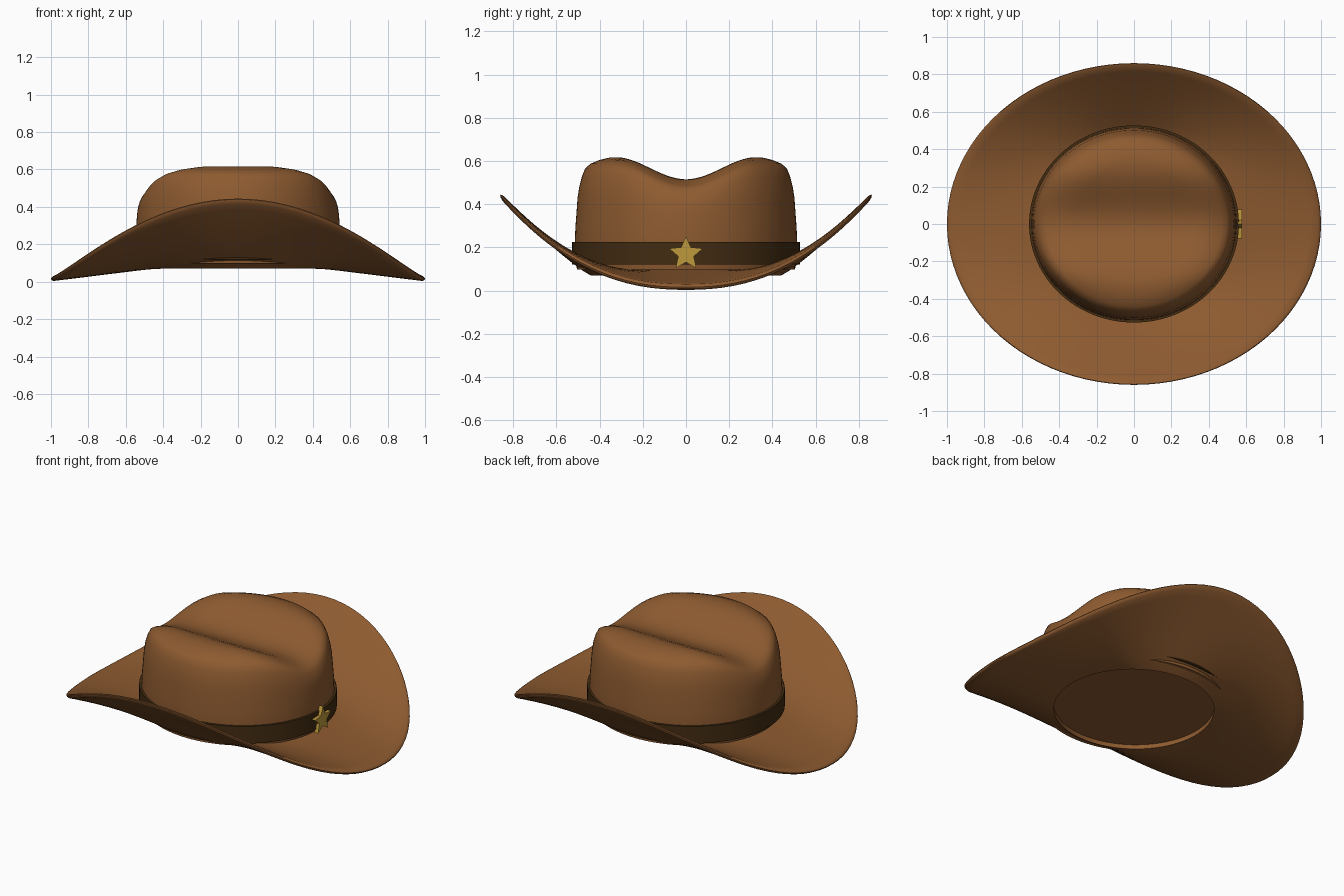
import bpy, bmesh, math

if "Cube" in bpy.data.objects:
    bpy.data.objects.remove(bpy.data.objects["Cube"])

SEG = 96


def material(name, color):
    m = bpy.data.materials.new(name)
    m.diffuse_color = (*color, 1)
    m.use_nodes = True
    m.node_tree.nodes["Principled BSDF"].inputs["Base Color"].default_value = m.diffuse_color
    return m


brown = material("brown felt", (0.27, 0.105, 0.03))
dark = material("dark band", (0.056, 0.025, 0.006))
gold = material("gold", (0.52, 0.32, 0.045))


def finish(bm, name, mat, smooth=True):
    bmesh.ops.recalc_face_normals(bm, faces=bm.faces[:])
    me = bpy.data.meshes.new(name)
    bm.to_mesh(me)
    bm.free()
    ob = bpy.data.objects.new(name, me)
    bpy.context.collection.objects.link(ob)
    me.materials.append(mat)
    if smooth:
        bpy.ops.object.select_all(action='DESELECT')
        bpy.context.view_layer.objects.active = ob
        ob.select_set(True)
        bpy.ops.object.shade_smooth_by_angle(angle=math.radians(40))
    return ob


def loft(count, point, closed=False, caps=False):
    """Rings around z; point(ring, angle) gives each position."""
    bm = bmesh.new()
    rings = [[bm.verts.new(point(i, 2 * math.pi * k / SEG)) for k in range(SEG)]
             for i in range(count)]
    for i in range(count if closed else count - 1):
        a, b = rings[i], rings[(i + 1) % count]
        for k in range(SEG):
            n = (k + 1) % SEG
            bm.faces.new((a[k], a[n], b[n], b[k]))
    if caps:
        bm.faces.new(rings[0])
        bm.faces.new(rings[-1])
    return bm


# Brim: closed cross-section (t outward, height above underside), sides curled up
STEPS = 12
section = [(0.975 * i / STEPS, 0.0) for i in range(STEPS + 1)]
section += [(0.995, 0.007), (1.0, 0.014), (0.993, 0.021)]
section += [(0.975 * i / STEPS, 0.027) for i in range(STEPS, -1, -1)]


def brim_point(i, a):
    t, h = section[i]
    c, s = math.cos(a), math.sin(a)
    rx, ry = 0.45 + 0.55 * t, 0.44 + 0.42 * t
    z = 0.07 - 0.068 * t + 0.424 * abs(s) ** 2.3 * t ** 1.12
    return rx * c, ry * s, z + h


finish(loft(len(section), brim_point, closed=True), "brim", brown)

# Crown: domed profile (radius ratio, height) with a lengthwise crease
profile = [(0.985, 0.097), (1.0, 0.15), (1.005, 0.22), (1.0, 0.29), (0.99, 0.36),
           (0.98, 0.43), (0.965, 0.48), (0.94, 0.53), (0.91, 0.567), (0.86, 0.588),
           (0.78, 0.605), (0.69, 0.616), (0.6, 0.618)]
profile += [(r / 12, 0.618) for r in (6, 5, 4, 3, 2, 1, 0.1)]


def crown_point(i, a):
    r, z = profile[i]
    x, y = 0.545 * r * math.cos(a), 0.512 * r * math.sin(a)
    weight = min(1, max(0, (z - 0.36) / 0.23))
    if abs(y) < 0.33:
        z -= 0.103 * weight * (0.5 + 0.5 * math.cos(math.pi * y / 0.33))
    return x, y, z


finish(loft(len(profile), crown_point, caps=True), "crown", brown)

# Hat band: thin ring hugging the crown
band = [(0.0, 0.12), (0.0, 0.225), (-0.03, 0.225), (-0.03, 0.12)]


def band_point(i, a):
    d, z = band[i]
    return (0.561 + d) * math.cos(a), (0.527 + d) * math.sin(a), z


finish(loft(4, band_point, closed=True), "hat_band", dark)

# Five-pointed star badge on the right side of the band
bm = bmesh.new()
pts = []
for k in range(10):
    r = 0.082 if k % 2 == 0 else 0.038
    a = math.pi / 2 + k * math.pi / 5
    pts.append((r * math.cos(a), 0.17 + r * math.sin(a)))
back = [bm.verts.new((0.553, y, z)) for y, z in pts]
front = [bm.verts.new((0.578, y, z)) for y, z in pts]
bm.faces.new(back)
bm.faces.new(front)
for k in range(10):
    n = (k + 1) % 10
    bm.faces.new((back[k], back[n], front[n], front[k]))
finish(bm, "star_badge", gold, smooth=False)
